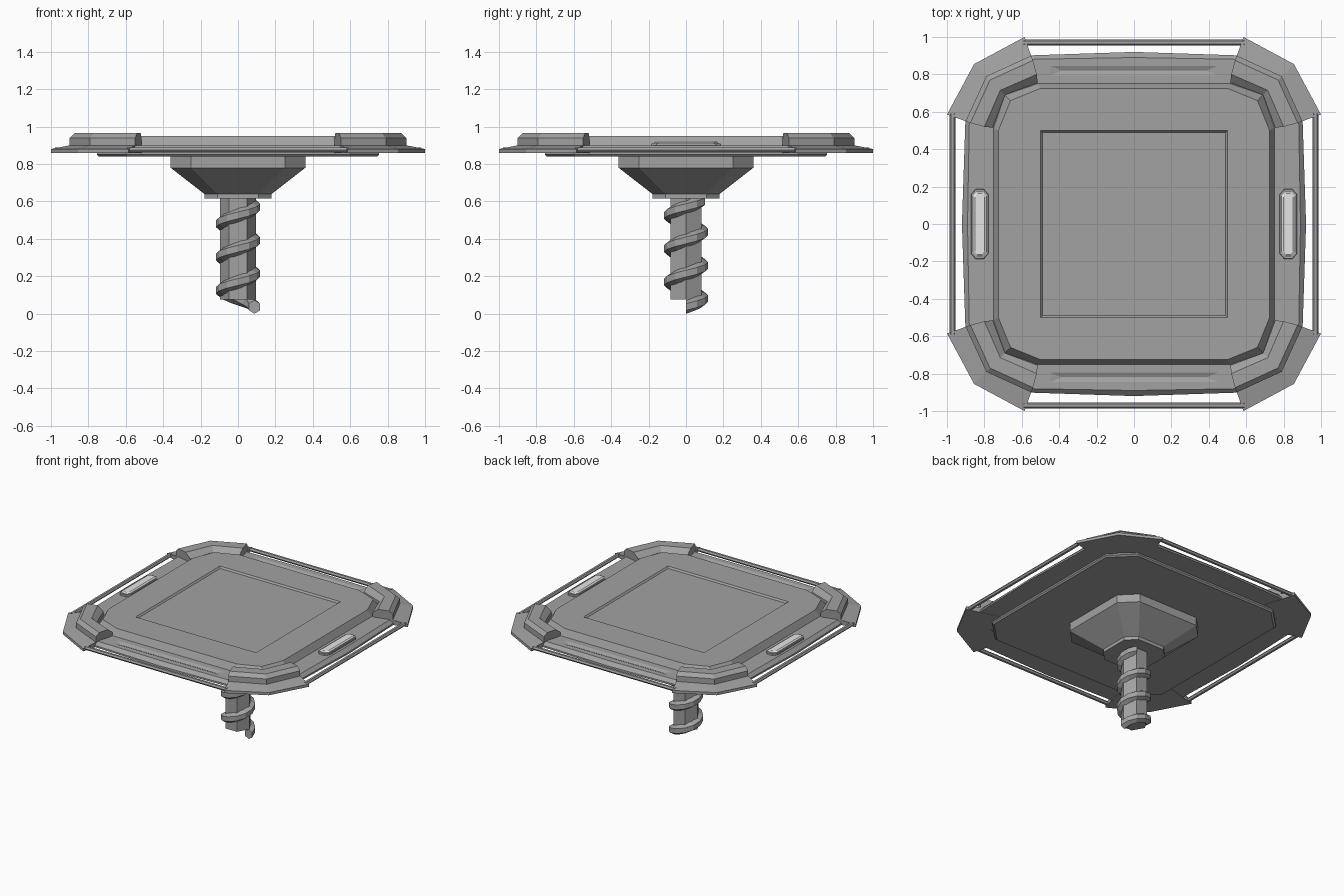
import bpy, bmesh
from math import sin, cos, tau

old = bpy.data.objects.get("Cube")
if old:
    bpy.data.objects.remove(old, do_unlink=True)


def material(name, value):
    m = bpy.data.materials.new(name)
    m.use_nodes = True
    m.diffuse_color = (value, value, value, 1)
    m.node_tree.nodes["Principled BSDF"].inputs["Base Color"].default_value = m.diffuse_color
    return m


GREY = material("mid_grey", 0.36)
PALE = material("pale_grey", 0.78)


def loft(name, rings, mat=GREY):
    """Closed solid through a list of equal-length point rings."""
    bm = bmesh.new()
    rows = [[bm.verts.new(p) for p in ring] for ring in rings]
    for a, b in zip(rows, rows[1:]):
        for i in range(len(a)):
            j = (i + 1) % len(a)
            bm.faces.new((a[i], a[j], b[j], b[i]))
    bm.faces.new(rows[0][::-1])
    bm.faces.new(rows[-1])
    bmesh.ops.recalc_face_normals(bm, faces=bm.faces)
    mesh = bpy.data.meshes.new(name)
    bm.to_mesh(mesh)
    bm.free()
    obj = bpy.data.objects.new(name, mesh)
    mesh.materials.append(mat)
    bpy.context.collection.objects.link(obj)
    return obj


def turned(x, y, quarter):
    for _ in range(quarter):
        x, y = -y, x
    return x, y


def deck_ring(edge, side, mid, z, bow=0.0):
    """Square outline with two-facet corners and slightly bowed sides."""
    quad = [(edge + bow, 0), (edge, side), (mid, mid), (side, edge)]
    return [(*turned(x, y, q), z) for q in range(4) for x, y in quad]


def octagon(half, side, z, cx=0, half_y=None, side_y=None):
    """Chamfered rectangle; square when only half and side are given."""
    hy, sy = half_y or half, side_y or side
    pts = [(half, sy), (side, hy), (-side, hy), (-half, sy),
           (-half, -sy), (-side, -hy), (side, -hy), (half, -sy)]
    return [(cx + x, y, z) for x, y in pts]


def rectangle(hx, hy, z, cy=0):
    return [(x * hx, cy + y * hy, z) for x, y in ((1, 1), (-1, 1), (-1, -1), (1, -1))]


def cut(target, cutter):
    cutter.hide_render = True
    cutter.hide_set(True)
    mod = target.modifiers.new(cutter.name, "BOOLEAN")
    mod.operation = "DIFFERENCE"
    mod.solver = "EXACT"
    mod.object = cutter


# Deck with a raised centre, a square recess and two long grooves
deck = loft("deck", [
    deck_ring(0.90, 0.60, 0.80, 0.862, 0.02),
    deck_ring(0.90, 0.60, 0.80, 0.875, 0.02),
    deck_ring(0.88, 0.58, 0.78, 0.90, 0.01),
    deck_ring(0.75, 0.515, 0.69, 0.90),
    deck_ring(0.725, 0.50, 0.66, 0.95)])
cut(deck, loft("recess_cutter", [rectangle(0.49, 0.49, 0.938), rectangle(0.51, 0.51, 0.962)]))
for label, s in (("front", -1), ("back", 1)):
    cut(deck, loft(label + "_groove_cutter", [
        rectangle(0.39, 0.002, 0.89, s * 0.82), rectangle(0.51, 0.05, 0.91, s * 0.82)]))

# Corner pads: side, edge, middle and height of each profile point
PAD = [(0.515, 0.755, 0.69, 0.86), (0.515, 0.755, 0.69, 0.93),
       (0.52, 0.80, 0.715, 0.965), (0.54, 0.875, 0.77, 0.965),
       (0.55, 0.90, 0.79, 0.94), (0.55, 0.90, 0.79, 0.90),
       (0.585, 1.0, 0.855, 0.88), (0.585, 1.0, 0.855, 0.86)]
for q, label in enumerate(("back_left", "back_right", "front_right", "front_left")):
    loft(label + "_corner_pad", [
        [(*turned(e, s, q), z) for s, e, m, z in PAD],
        [(*turned(m, m, q), z) for s, e, m, z in PAD],
        [(*turned(s, e, q), z) for s, e, m, z in PAD]])

# Thin rails linking the corners
for q, label in enumerate(("left", "back", "right", "front")):
    section = [(0.016 * cos(tau * k / 6), 0.014 * sin(tau * k / 6)) for k in range(6)]
    loft(label + "_rail", [
        [(*turned(0.97 + a, y, q), 0.876 + b) for a, b in section] for y in (-0.59, 0.59)])

# Pale side lamps in low bezels
for label, s in (("left", 1), ("right", -1)):
    cx = s * 0.825
    loft(label + "_lamp_bezel", [
        octagon(0.047, 0.022, 0.89, cx, 0.19, 0.16),
        octagon(0.045, 0.02, 0.91, cx, 0.185, 0.157)])
    loft(label + "_lamp", [
        octagon(0.036, 0.018, 0.90, cx, 0.172, 0.15),
        octagon(0.036, 0.018, 0.915, cx, 0.172, 0.15),
        octagon(0.026, 0.012, 0.922, cx, 0.162, 0.145)], PALE)

# Under plate, tapered hub and collar
loft("under_plate", [octagon(0.745, 0.59, 0.84), octagon(0.755, 0.60, 0.85),
                     octagon(0.755, 0.60, 0.87)])
loft("hub", [octagon(0.18, 0.11, 0.64), octagon(0.36, 0.25, 0.78), octagon(0.36, 0.25, 0.85)])
loft("collar", [octagon(0.18, 0.11, 0.615), octagon(0.18, 0.11, 0.645)])

# Six-sided shaft
loft("shaft", [[(0.095 * cos(tau * k / 6), 0.095 * sin(tau * k / 6), z) for k in range(6)]
               for z in (0.075, 0.63)])

# Spiral thread climbing the shaft
STEPS, PITCH = 12, 0.178
thread = []
for i in range(int(STEPS * 3.3)):
    a = tau * i / STEPS
    z = 0.036 + PITCH * i / STEPS
    thread.append([((0.088 + 0.034 * sin(tau * k / 6)) * cos(a),
                    (0.088 + 0.034 * sin(tau * k / 6)) * sin(a),
                    z + 0.036 * cos(tau * k / 6)) for k in range(6)])
loft("screw_thread", thread)
